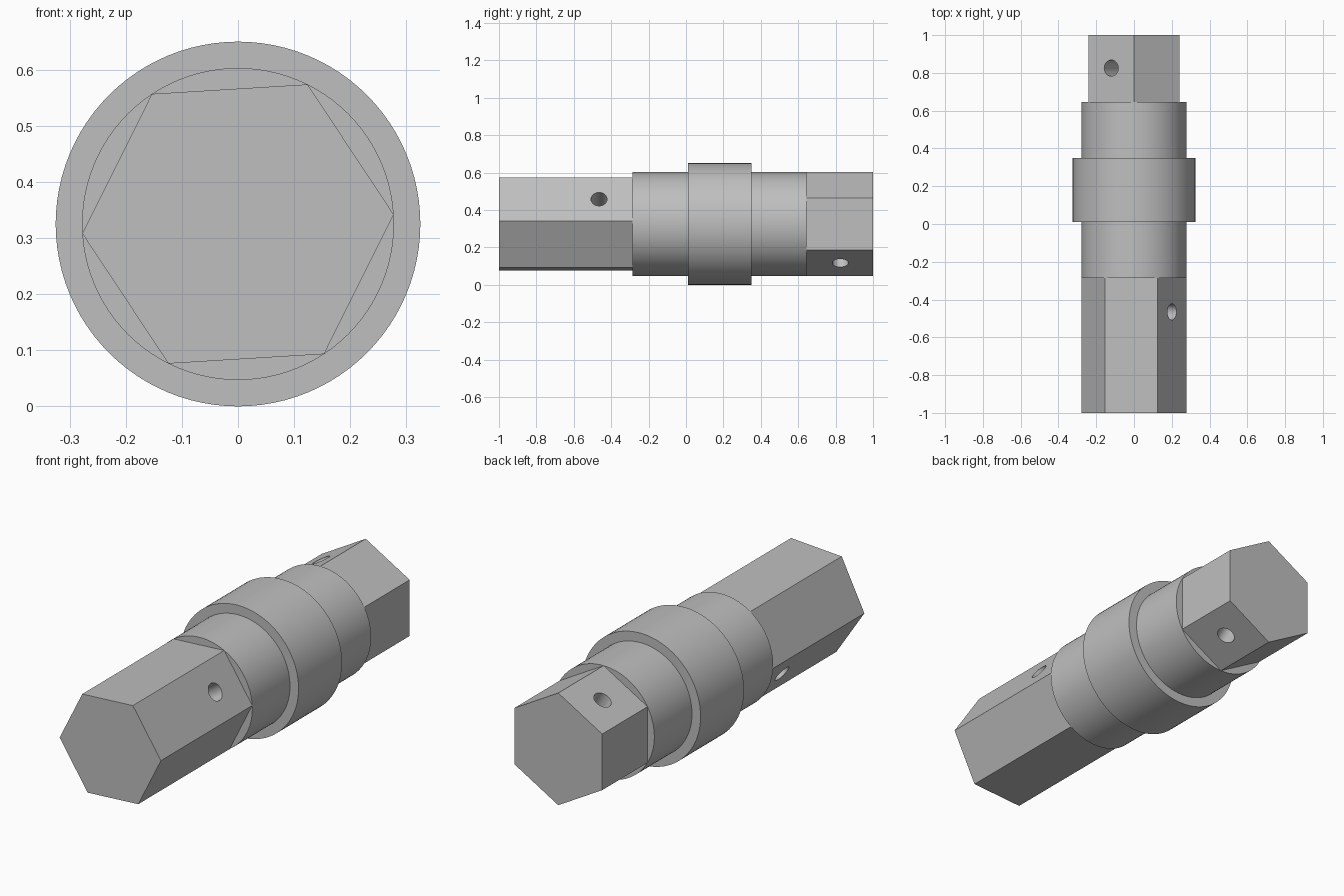
import bpy, bmesh, math
from mathutils import Matrix, Vector

cube = bpy.data.objects.get("Cube")
if cube:
    bpy.data.objects.remove(cube, do_unlink=True)

AXIS_Z = 0.325      # height of the shaft axis
SHAFT_R = 0.278
COLLAR_R = 0.325
HOLE_R = 0.043

steel = bpy.data.materials.new("grey_steel")
steel.use_nodes = True
GREY = (0.52, 0.52, 0.52, 1)
steel.diffuse_color = GREY
steel.node_tree.nodes["Principled BSDF"].inputs["Base Color"].default_value = GREY


def finish(name, bm, smooth=False):
    bmesh.ops.recalc_face_normals(bm, faces=bm.faces)
    mesh = bpy.data.meshes.new(name)
    bm.to_mesh(mesh)
    bm.free()
    mesh.materials.append(steel)
    obj = bpy.data.objects.new(name, mesh)
    bpy.context.collection.objects.link(obj)
    if smooth:
        shade(obj)
    return obj


def select(obj):
    bpy.ops.object.select_all(action='DESELECT')
    obj.select_set(True)
    bpy.context.view_layer.objects.active = obj


def shade(obj):
    select(obj)
    bpy.ops.object.shade_smooth_by_angle(angle=math.radians(30))


def lathe(name, profile, steps=96):
    """Spin (radius, y) points around the shaft axis."""
    bm = bmesh.new()
    verts = [bm.verts.new((r, y, AXIS_Z)) for r, y in profile]
    edges = [bm.edges.new(pair) for pair in zip(verts, verts[1:])]
    bmesh.ops.spin(bm, geom=verts + edges, cent=(0, 0, AXIS_Z), axis=(0, 1, 0),
                   angle=math.tau, steps=steps, use_duplicate=False)
    bmesh.ops.remove_doubles(bm, verts=bm.verts, dist=1e-4)
    return finish(name, bm, smooth=True)


def hex_end(name, y0, y1, corner_deg, hole_y):
    """Hexagonal bar with a cross hole through one pair of flats."""
    bm = bmesh.new()
    ring = []
    for i in range(6):
        a = math.radians(corner_deg + 60 * i)
        ring.append(bm.verts.new((SHAFT_R * math.cos(a), y0,
                                  AXIS_Z + SHAFT_R * math.sin(a))))
    cap = bm.faces.new(ring)
    ext = bmesh.ops.extrude_face_region(bm, geom=[cap], use_keep_orig=True)
    moved = [v for v in ext["geom"] if isinstance(v, bmesh.types.BMVert)]
    bmesh.ops.translate(bm, verts=moved, vec=(0, y1 - y0, 0))
    bar = finish(name, bm)

    # Round cutter along the normal of the drilled flat
    a = math.radians(corner_deg + 30)
    turn = Vector((0, 0, 1)).rotation_difference(
        Vector((math.cos(a), 0, math.sin(a)))).to_matrix().to_4x4()
    bm = bmesh.new()
    bmesh.ops.create_cone(bm, cap_ends=True, segments=32, radius1=HOLE_R,
                          radius2=HOLE_R, depth=1,
                          matrix=Matrix.Translation((0, hole_y, AXIS_Z)) @ turn)
    cutter = finish(name + "_cutter", bm)
    cutter.hide_render = True
    mod = bar.modifiers.new("cross_hole", 'BOOLEAN')
    mod.operation = 'DIFFERENCE'
    mod.solver = 'EXACT'
    mod.object = cutter
    select(bar)
    bpy.ops.object.modifier_apply(modifier=mod.name)
    bpy.data.objects.remove(cutter, do_unlink=True)
    shade(bar)
    return bar


# Round shaft with its raised collar
lathe("shaft_and_collar", [
    (0, -0.285), (SHAFT_R, -0.285), (SHAFT_R, 0.01), (COLLAR_R, 0.01),
    (COLLAR_R, 0.35), (SHAFT_R, 0.35), (SHAFT_R, 0.645), (0, 0.645)])

# Hexagonal ends, drilled across
hex_end("front_hex_end", -1, -0.285, 3.5, -0.465)
hex_end("back_hex_end", 0.645, 1, 90, 0.825)
